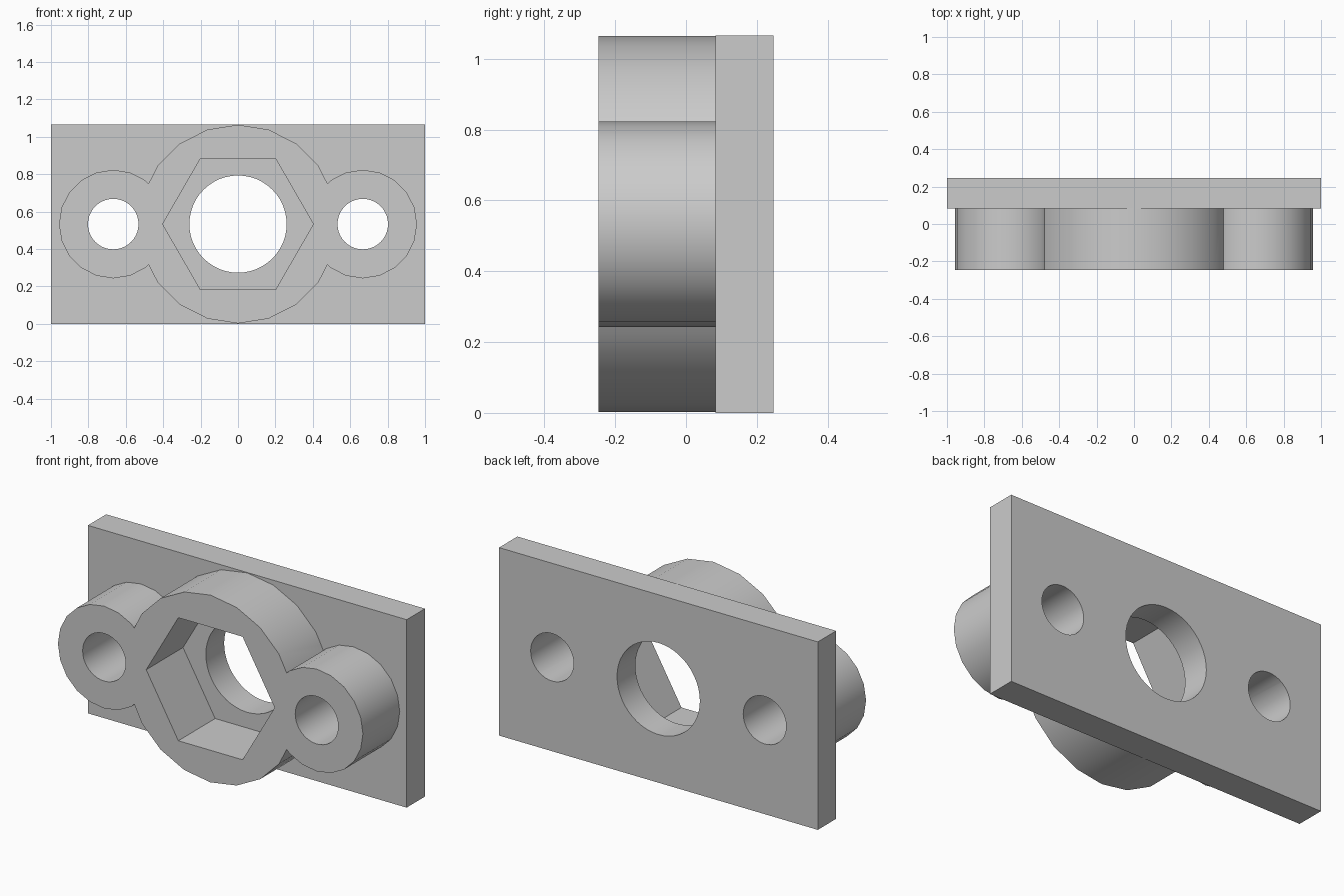
import bpy, bmesh, math

if "Cube" in bpy.data.objects:
    bpy.data.objects.remove(bpy.data.objects["Cube"])

CZ = 0.533          # height of the hole axes
FRONT, SEAM, BACK = -0.247, 0.083, 0.247


def prism(name, pts, y0, y1):
    """Extrude an x/z outline from y0 to y1."""
    bm = bmesh.new()
    face = bm.faces.new([bm.verts.new((x, y0, z)) for x, z in pts])
    ext = bmesh.ops.extrude_face_region(bm, geom=[face])
    verts = [v for v in ext["geom"] if isinstance(v, bmesh.types.BMVert)]
    bmesh.ops.translate(bm, verts=verts, vec=(0, y1 - y0, 0))
    bmesh.ops.recalc_face_normals(bm, faces=bm.faces)
    mesh = bpy.data.meshes.new(name)
    bm.to_mesh(mesh)
    bm.free()
    obj = bpy.data.objects.new(name, mesh)
    bpy.context.collection.objects.link(obj)
    return obj


def ring(x, r, n):
    return [(x + r * math.cos(2 * math.pi * i / n),
             CZ + r * math.sin(2 * math.pi * i / n)) for i in range(n)]


def combine(target, tool, operation):
    bpy.context.view_layer.objects.active = target
    mod = target.modifiers.new(operation.lower(), "BOOLEAN")
    mod.operation = operation
    mod.solver = "EXACT"
    mod.object = tool
    bpy.ops.object.modifier_apply(modifier=mod.name)
    bpy.data.objects.remove(tool, do_unlink=True)


# Back plate
body = prism("mounting_plate", [(-1, 0), (1, 0), (1, 1.066), (-1, 1.066)], SEAM, BACK)

# Round bosses, sunk a little into the plate so they join cleanly
combine(body, prism("centre_boss", ring(0, 0.531, 20), FRONT, SEAM + 0.05), "UNION")
for x in (-0.667, 0.667):
    combine(body, prism("side_boss", ring(x, 0.29, 20), FRONT, SEAM + 0.05), "UNION")

# Hexagonal pocket, centre bore and bolt holes
combine(body, prism("hex_pocket", ring(0, 0.403, 6), FRONT - 0.1, SEAM), "DIFFERENCE")
combine(body, prism("centre_bore", ring(0, 0.26, 48), SEAM - 0.1, BACK + 0.1), "DIFFERENCE")
for x in (-0.667, 0.667):
    combine(body, prism("bolt_hole", ring(x, 0.135, 40), FRONT - 0.1, BACK + 0.1), "DIFFERENCE")

# Smooth curved walls, keep hard edges
body.select_set(True)
bpy.context.view_layer.objects.active = body
bpy.ops.object.shade_smooth_by_angle(angle=math.radians(30))
